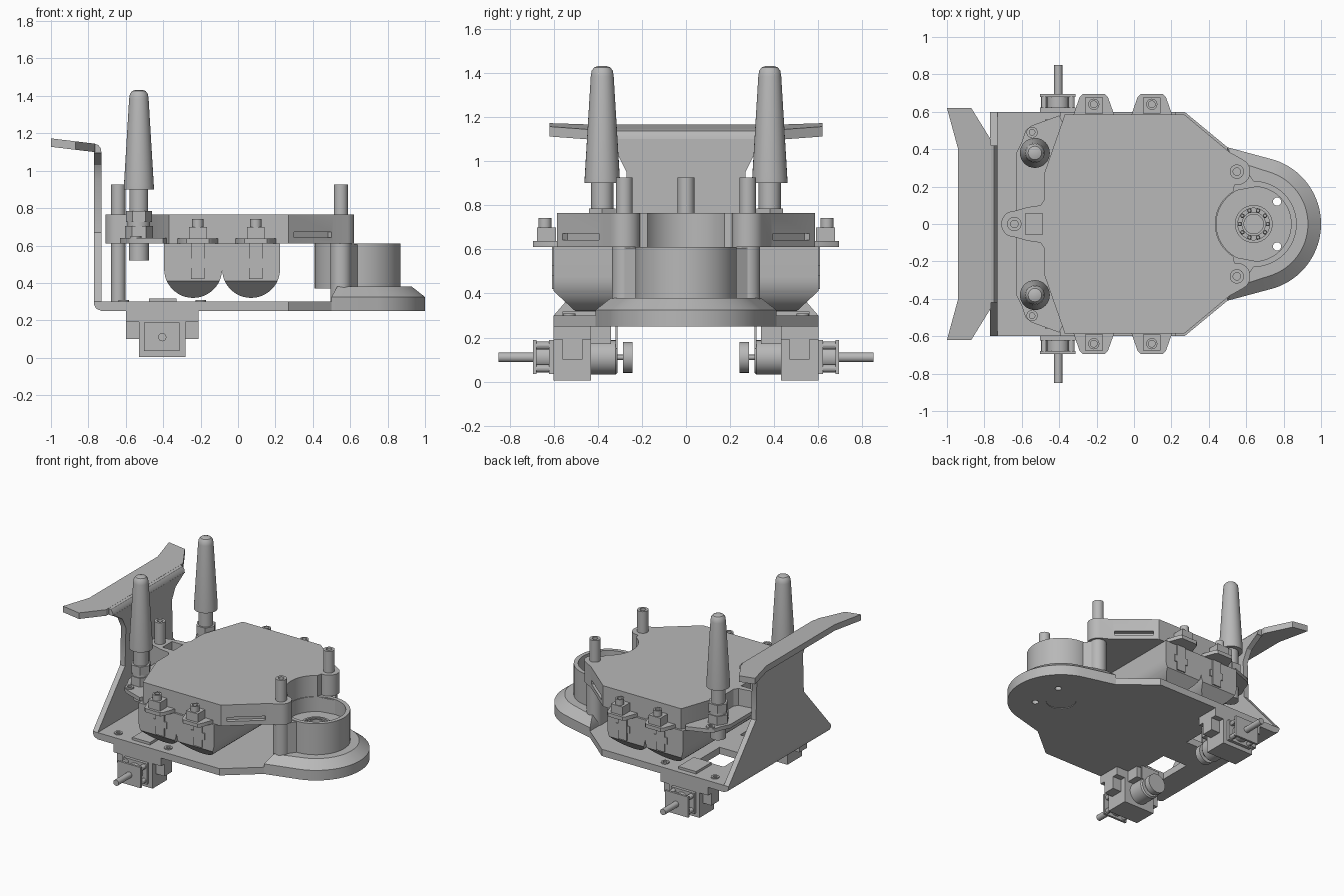
import bpy, bmesh
from math import sin, cos, pi, radians
from mathutils import Vector, Matrix

if "Cube" in bpy.data.objects:
    bpy.data.objects.remove(bpy.data.objects["Cube"])

grey = bpy.data.materials.new("plain_grey")
grey.use_nodes = True
grey.diffuse_color = (0.48, 0.48, 0.48, 1)
grey.node_tree.nodes["Principled BSDF"].inputs["Base Color"].default_value = (0.48, 0.48, 0.48, 1)
parts = []


def loft(name, rings):
    """Skin a stack of equal-length rings and cap both ends."""
    bm = bmesh.new()
    loops = [[bm.verts.new(p) for p in ring] for ring in rings]
    n = len(loops[0])
    for a, b in zip(loops, loops[1:]):
        for i in range(n):
            j = (i + 1) % n
            bm.faces.new((a[i], a[j], b[j], b[i]))
    bm.faces.new(loops[0][::-1])
    bm.faces.new(loops[-1])
    bmesh.ops.recalc_face_normals(bm, faces=bm.faces)
    mesh = bpy.data.meshes.new(name)
    bm.to_mesh(mesh)
    bm.free()
    mesh.materials.append(grey)
    ob = bpy.data.objects.new(name, mesh)
    bpy.context.collection.objects.link(ob)
    parts.append(ob)
    return ob


def place(u, v, h, axis):
    return {"x": (h, u, v), "y": (u, h, v), "z": (u, v, h)}[axis]


def prism(name, pts, lo, hi, axis="z"):
    return loft(name, [[place(u, v, h, axis) for u, v in pts] for h in (lo, hi)])


def box(name, x, y, z):
    return prism(name, [(x[0], y[0]), (x[1], y[0]), (x[1], y[1]), (x[0], y[1])], *z)


def arc(cx, cy, r, a0, a1, n=12):
    return [(cx + r * cos(radians(a0 + (a1 - a0) * i / n)),
             cy + r * sin(radians(a0 + (a1 - a0) * i / n))) for i in range(n + 1)]


def lathe(name, c, profile, axis="z", n=32):
    """Round part about a centre line; profile holds (radius, height) pairs."""
    return loft(name, [[place(c[0] + r * cos(2 * pi * i / n), c[1] + r * sin(2 * pi * i / n), h, axis)
                        for i in range(n)] for r, h in profile])


def sym(half):
    """Mirror an outline across y = 0."""
    return half + [(x, -y) for x, y in reversed(half)]


def cut(ob, cutter):
    parts.remove(cutter)
    cutter.hide_render = True
    cutter.hide_viewport = True
    m = ob.modifiers.new("cut", "BOOLEAN")
    m.operation = "DIFFERENCE"
    m.object = cutter


NOSE = 0.64          # centre of the round nose
PODS = (-0.24, 0.07)  # centres of the side pods

# Base plate with rear windows
base = prism("base_plate", sym([(-0.73, 0.6), (0.27, 0.6), (0.5, 0.41)]), 0.25, 0.30)
for s in (1, -1):
    cut(base, box("window_cutter", (-0.56, -0.36), sorted((s * 0.12, s * 0.36)), (0.2, 0.4)))
    for x in (-0.61, -0.2):
        lathe("base_screw", (x, s * 0.53), [(0.028, 0.29), (0.028, 0.308), (0.014, 0.308), (0.014, 0.30)])

# Rear panel: bend, narrow wall, top bend and winged flange
prism("base_bend", [(-0.77, 0.3), (-0.77, 0.285), (-0.758, 0.262), (-0.73, 0.25), (-0.73, 0.3)], -0.6, 0.6, "y")
half = [(0.6, 0.3), (0.28, 0.67), (0.27, 0.95), (0.31, 1.03), (0.42, 1.1)]
prism("rear_wall", half + [(-y, z) for y, z in reversed(half)], -0.77, -0.73, "x")
prism("top_bend", [(-0.77, 1.095), (-0.73, 1.095), (-0.734, 1.12), (-0.748, 1.138), (-0.77, 1.145)], -0.42, 0.42, "y")
flange = prism("rear_flange", sym([(-0.94, 0.4), (-1.0, 0.62), (-0.87, 0.62), (-0.765, 0.45)]), 1.1, 1.145)
for v in flange.data.vertices:
    v.co.z += 0.12 * (-0.77 - v.co.x)

# Flared nose
low = sym([(0.5, 0.41)] + arc(NOSE, 0, 0.36, 72, 0, 20)[:-1])
top = sym([(0.53, 0.34)] + arc(NOSE, 0, 0.29, 72, 0, 20)[:-1])
nose = loft("nose_skirt", [[(x, y, 0.25) for x, y in low], [(x, y, 0.325) for x, y in low],
                           [(x, y, 0.38) for x, y in top]])
# Cup on the nose, with pocket and bore
cup = lathe("nose_cup", (NOSE, 0), [(0.23, 0.37), (0.23, 0.61), (0.2, 0.61), (0.2, 0.5)], n=48)
for ob in (nose, cup):
    cut(ob, lathe("bore_cutter", (NOSE, 0), [(0.1, 0.2), (0.1, 0.56)]))
    for s in (1, -1):
        cut(ob, lathe("screw_cutter", (0.765, s * 0.12), [(0.022, 0.2), (0.022, 0.56)], n=16))
for lo in (0.255, 0.45):
    for r0, r1 in ((0.052, 0.065), (0.085, 0.101)):
        ring = [(r0, lo), (r1, lo), (r1, lo + 0.06), (r0, lo + 0.06), (r0, lo)]
        lathe("bearing_ring", (NOSE, 0), ring)
    for i in range(10):
        a = 2 * pi * i / 10
        lathe("bearing_roller", (NOSE + 0.075 * cos(a), 0.075 * sin(a)),
              [(0.008, lo + 0.005), (0.012, lo + 0.015), (0.012, lo + 0.045), (0.008, lo + 0.055)], n=10)

# Posts and their lobes
post = [(0.038, 0.3), (0.038, 0.925), (0.02, 0.925), (0.02, 0.85)]
lathe("rear_post", (-0.64, 0), post)
for s in (1, -1):
    lathe("front_post", (0.55, s * 0.28), post)
    lathe("cup_lobe", (0.55, s * 0.28), [(0.056, 0.3), (0.056, 0.61)])
    prism("cup_web", [(0.494, s * 0.28), (0.5, s * 0.17), (0.66, s * 0.2), (0.606, s * 0.28)], 0.3, 0.605)

# Top housing
outline = ([(-0.37, 0.585), (0.27, 0.585), (0.51, 0.385)] + arc(0.55, 0.28, 0.072, 60, -100)
           + arc(NOSE, 0, 0.205, 122, 180)[:-1])
rear = [(-0.64, 0.07), (-0.57, 0.09), (-0.5, 0.1), (-0.48, 0.13), (-0.48, 0.27)]
lobe = arc(-0.64, 0, 0.07, 180, 90, 8)[1:-1]
housing = prism("top_housing", sym(lobe + rear + outline), 0.61, 0.765)
cut(housing, box("hatch_cutter", (-0.58, -0.49), (-0.055, 0.055), (0.55, 0.8)))
for s in (1, -1):
    slot = box("side_slot_cutter", (-0.13, 0.13), (-0.03, 0.03), (0.642, 0.672))
    slot.data.transform(Matrix.Translation((0.4, s * 0.477, 0)) @ Matrix.Rotation(-s * 0.695, 4, "Z"))
    cut(housing, slot)

# Low rear ledge that carries the antennas
prism("rear_ledge", sym([(-0.63, 0.09), (-0.63, 0.38), (-0.6, 0.44), (-0.58, 0.5), (-0.55, 0.525),
                         (-0.4, 0.58), (-0.36, 0.5), (-0.45, 0.2), (-0.47, 0.09)][1:-1]), 0.612, 0.64)
bpy.data.objects["rear_ledge"].modifiers.new("none", "WELD")
cut(bpy.data.objects["rear_ledge"], box("ledge_cutter", (-0.58, -0.49), (-0.055, 0.055), (0.5, 0.9)))

for s in (1, -1):
    # Antennas
    c = (-0.53, s * 0.38)
    lathe("ledge_screw", (-0.545, s * 0.49), [(0.03, 0.63), (0.03, 0.65), (0.015, 0.65), (0.015, 0.64)], n=20)
    lathe("antenna_connector", c, [(0.053, 0.52), (0.053, 0.62)])
    lathe("antenna_nut", c, [(0.075, 0.64), (0.075, 0.705)], n=6)
    lathe("antenna_collar", c, [(0.06, 0.7), (0.06, 0.725)])
    lathe("antenna_upper_nut", c, [(0.07, 0.725), (0.07, 0.785)], n=6)
    lathe("antenna_stem", c, [(0.05, 0.78), (0.05, 0.91)])
    lathe("antenna", c, [(0.08, 0.9), (0.08, 0.92), (0.052, 1.385), (0.048, 1.41), (0.036, 1.426), (0.018, 1.432)])

    # Mounting ears, bosses and strap clips above each pod
    for x in PODS:
        x += 0.025
        prism("ear", [(x - 0.11, s * 0.58), (x - 0.1, s * 0.61), (x - 0.075, s * 0.68), (x - 0.06, s * 0.694),
                      (x + 0.06, s * 0.694), (x + 0.075, s * 0.68), (x + 0.1, s * 0.61), (x + 0.11, s * 0.58)],
              0.61, 0.637)
        box("ear_boss", (x - 0.048, x + 0.048), sorted((s * 0.59, s * 0.675)), (0.63, 0.7))
        lathe("ear_cap", (x, s * 0.64), [(0.03, 0.7), (0.03, 0.742), (0.018, 0.742), (0.018, 0.72)], n=20)
        box("clip_upright", (x - 0.035, x + 0.035), sorted((s * 0.59, s * 0.609)), (0.42, 0.61))
        box("clip_bar", (x - 0.055, x + 0.055), sorted((s * 0.59, s * 0.607)), (0.48, 0.53))

    # Drive unit under the base: bracket, gearbox, motor and shaft
    m = (-0.405, 0.11)
    box("bracket_top", (-0.6, -0.21), sorted((s * 0.43, s * 0.6)), (0.19, 0.252))
    box("bracket_body", (-0.53, -0.28), sorted((s * 0.43, s * 0.6)), (0.005, 0.2))
    for x in (-0.565, -0.245):
        box("bracket_ear", (x - 0.035, x + 0.035), sorted((s * 0.47, s * 0.56)), (0.1, 0.2))
    box("bracket_step", (-0.5, -0.31), sorted((s * 0.34, s * 0.44)), (0.17, 0.252))
    box("bracket_tab", (-0.48, -0.33), sorted((s * 0.31, s * 0.32)), (0.15, 0.252))
    box("bracket_clamp", (-0.475, -0.33), sorted((s * 0.38, s * 0.56)), (0.25, 0.318))
    lathe("motor", m, [(0.07, s * 0.31), (0.078, s * 0.32), (0.078, s * 0.44)], "y")
    lathe("motor_axle", m, [(0.012, s * 0.27), (0.012, s * 0.32)], "y", 12)
    lathe("encoder_disc", m, [(0.07, s * 0.242), (0.07, s * 0.285)], "y")
    for y0, y1 in ((0.6, 0.622), (0.678, 0.694)):
        box("gearbox_plate", (-0.503, -0.312), sorted((s * y0, s * y1)), (0.035, 0.188))
    lathe("gear", m, [(0.06, s * 0.62), (0.06, s * 0.68)], "y", 20)
    for x in (-0.48, -0.335):
        for z in (0.06, 0.163):
            lathe("gearbox_spacer", (x, z), [(0.018, s * 0.61), (0.018, s * 0.68)], "y", 12)
    lathe("drive_shaft", m, [(0.022, s * 0.6), (0.022, s * 0.85)], "y", 20)

# Round-bottomed pods whose lower ends slope inward
for x in PODS:
    pod = prism("side_pod", [(x + 0.155, 0.612)] + arc(x, 0.475, 0.155, 0, -180, 24) + [(x - 0.155, 0.612)],
                -0.6, 0.6, "y")
    bm = bmesh.new()
    bm.from_mesh(pod.data)
    bmesh.ops.bisect_plane(bm, geom=bm.verts[:] + bm.edges[:] + bm.faces[:],
                           plane_co=Vector((0, 0, 0.41)), plane_no=Vector((0, 0, 1)))
    for v in bm.verts:
        if v.co.z < 0.41:
            v.co.y *= 1 - 1.8 * (0.41 - v.co.z)
    bm.to_mesh(pod.data)
    bm.free()

# Smooth round sides, keep edges sharp
bpy.ops.object.select_all(action="DESELECT")
for ob in parts:
    ob.select_set(True)
bpy.context.view_layer.objects.active = parts[0]
bpy.ops.object.shade_smooth_by_angle(angle=radians(30))
